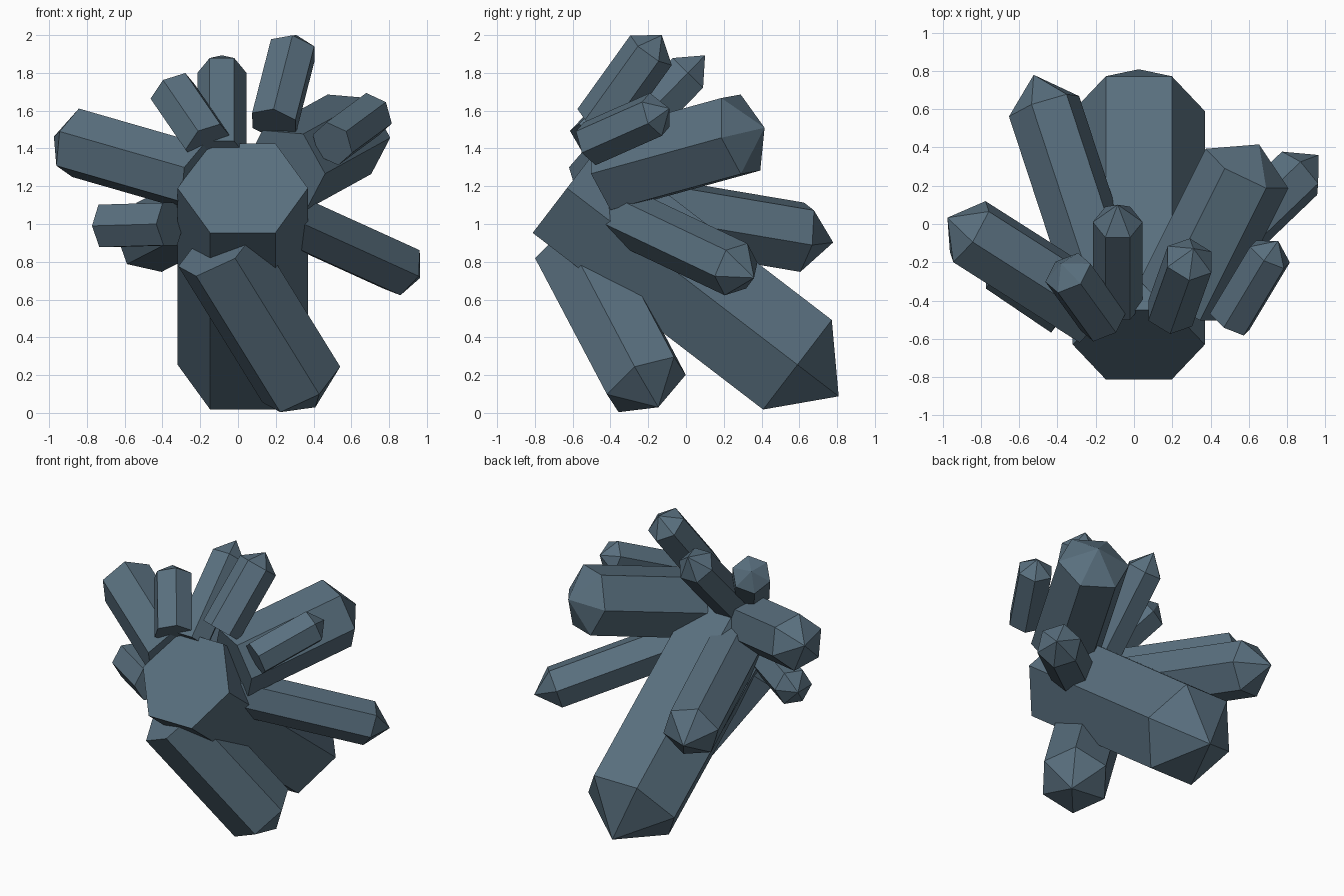
import bpy, bmesh, math
from mathutils import Vector

if "Cube" in bpy.data.objects:
    bpy.data.objects.remove(bpy.data.objects["Cube"])

mat = bpy.data.materials.new("slate_crystal")
mat.diffuse_color = (0.10, 0.16, 0.21, 1)
mat.use_nodes = True
mat.node_tree.nodes["Principled BSDF"].inputs["Base Color"].default_value = mat.diffuse_color


def crystal(name, base, shoulder, radius, tip, corner):
    """Hexagonal prism from base to shoulder, closed by a six-sided point.
    corner is the rough direction of one hexagon corner."""
    base, shoulder = Vector(base), Vector(shoulder)
    axis = (shoulder - base).normalized()
    u = Vector(corner)
    u = (u - axis * u.dot(axis)).normalized()
    v = axis.cross(u)
    bm = bmesh.new()
    rings = []
    for c in (base, shoulder):
        rings.append([bm.verts.new(c + radius * (math.cos(a) * u + math.sin(a) * v))
                      for a in (i * math.pi / 3 for i in range(6))])
    point = bm.verts.new(shoulder + axis * tip)
    low, high = rings
    bm.faces.new(low[::-1])
    for i in range(6):
        j = (i + 1) % 6
        bm.faces.new((low[i], low[j], high[j], high[i]))
        bm.faces.new((high[i], high[j], point))
    bmesh.ops.recalc_face_normals(bm, faces=bm.faces)
    mesh = bpy.data.meshes.new(name)
    bm.to_mesh(mesh)
    bm.free()
    mesh.materials.append(mat)
    obj = bpy.data.objects.new(name, mesh)
    bpy.context.collection.objects.link(obj)


# Large crystals: main column, front foot, and the big side shards
crystal("main_crystal", (0.025, -0.63, 1.19), (0.025, 0.59, 0.255), 0.345, 0.275, (1, 0, 0))
crystal("front_foot_crystal", (-0.11, -0.59, 0.87), (0.335, -0.21, 0.15), 0.235, 0.155, (-0.115, -0.15, -0.14))
crystal("right_low_crystal", (0.16, -0.41, 1.08), (0.865, 0.265, 0.76), 0.15, 0.145, (0, 0.055, 0.14))
crystal("back_left_crystal", (-0.12, -0.45, 1.11), (-0.47, 0.615, 0.93), 0.195, 0.175, (0.07, -0.025, -0.18))
crystal("left_high_crystal", (-0.2, -0.46, 1.24), (-0.86, -0.04, 1.43), 0.19, 0.14, (0.015, -0.05, 0.17))
crystal("back_right_crystal", (0.245, -0.40, 1.285), (0.59, 0.29, 1.475), 0.24, 0.145, (-0.115, 0, 0.21))

# Small crystals around the top and left side
crystal("left_small_crystal", (-0.36, -0.46, 1.0), (-0.70, -0.23, 0.99), 0.13, 0.085, (-0.53, -0.85, 0))
crystal("top_left_small_crystal", (-0.16, -0.51, 1.43), (-0.345, -0.255, 1.70), 0.132, 0.08, (0.07, -0.06, 0.11))
crystal("top_middle_small_crystal", (-0.085, -0.42, 1.36), (-0.085, 0.01, 1.80), 0.13, 0.13, (1, 0, 0))
crystal("top_right_small_crystal", (0.19, -0.465, 1.53), (0.29, -0.185, 1.92), 0.135, 0.10, (0, -0.10, 0.08))
crystal("right_small_crystal", (0.50, -0.51, 1.425), (0.71, -0.16, 1.58), 0.122, 0.09, (-0.03, -0.03, 0.11))
